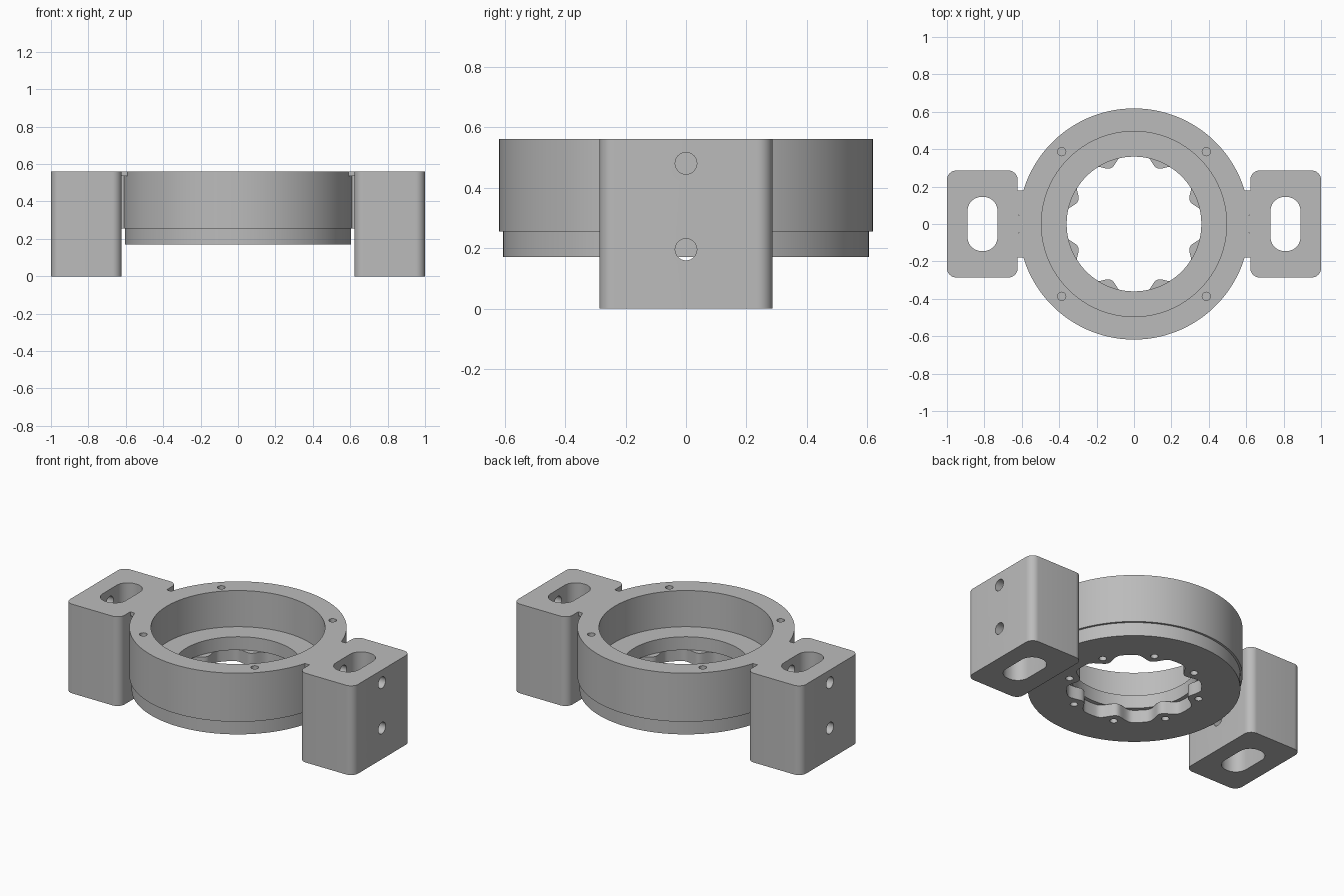
import bpy, bmesh
from math import sin, cos, pi, asin, radians

cube = bpy.data.objects.get("Cube")
if cube:
    bpy.data.objects.remove(cube, do_unlink=True)

metal = bpy.data.materials.new("light grey metal")
metal.use_nodes = True
GREY = (0.5, 0.5, 0.5, 1)
metal.diffuse_color = GREY
metal.node_tree.nodes["Principled BSDF"].inputs["Base Color"].default_value = GREY

TOP, RING_R, BLOCK_IN = 0.56, 0.618, 0.622


def finish(name, bm):
    bmesh.ops.recalc_face_normals(bm, faces=bm.faces)
    mesh = bpy.data.meshes.new(name)
    bm.to_mesh(mesh)
    bm.free()
    ob = bpy.data.objects.new(name, mesh)
    bpy.context.collection.objects.link(ob)
    mesh.materials.append(metal)
    return ob


def prism(name, outline, z0, z1):
    """Extrude a flat outline from z0 up to z1."""
    bm = bmesh.new()
    face = bm.faces.new([bm.verts.new((x, y, z0)) for x, y in outline])
    ext = bmesh.ops.extrude_face_region(bm, geom=[face])
    verts = [v for v in ext["geom"] if isinstance(v, bmesh.types.BMVert)]
    bmesh.ops.translate(bm, verts=verts, vec=(0, 0, z1 - z0))
    return finish(name, bm)


def rounded(cx, hx, hy, r, n=10):
    """Rounded rectangle outline centred on (cx, 0)."""
    pts = []
    for q, (sx, sy) in enumerate([(1, 1), (-1, 1), (-1, -1), (1, -1)]):
        for i in range(n + 1):
            a = (q + i / n) * pi / 2
            pts.append((cx + sx * (hx - r) + r * cos(a), sy * (hy - r) + r * sin(a)))
    return pts


def circle(x, y, r, n=24):
    return [(x + r * cos(2 * pi * i / n), y + r * sin(2 * pi * i / n)) for i in range(n)]


def cut(ob, cutters):
    for c in cutters:
        c.hide_render = True
        mod = ob.modifiers.new("cut", "BOOLEAN")
        mod.operation, mod.solver, mod.object = "DIFFERENCE", "EXACT", c
        activate(ob)
        bpy.ops.object.modifier_apply(modifier=mod.name)
        bpy.data.objects.remove(c, do_unlink=True)


def activate(ob):
    bpy.ops.object.select_all(action="DESELECT")
    ob.select_set(True)
    bpy.context.view_layer.objects.active = ob


def smooth(ob):
    activate(ob)
    bpy.ops.object.shade_smooth_by_angle(angle=radians(30))


# Ring housing: stepped lathe whose lower bore carries eight rounded lugs
def lug_bore(a):
    step = pi / 4
    u = abs((a % step) - step / 2) * 0.385
    return 0.385 - (0.031 * (1 + cos(pi * u / 0.11)) if u < 0.11 else 0)


profile = [(RING_R, TOP), (RING_R, 0.255), (0.605, 0.255), (0.605, 0.17),
           (None, 0.17), (None, 0.25), (0.36, 0.25), (0.36, 0.333),
           (0.495, 0.333), (0.495, TOP)]
SEG = 192
bm = bmesh.new()
loops = []
for i in range(SEG):
    a = 2 * pi * i / SEG
    radii = [(r or lug_bore(a), z) for r, z in profile]
    loops.append([bm.verts.new((r * cos(a), r * sin(a), z)) for r, z in radii])
for i in range(SEG):
    p, q = loops[i], loops[(i + 1) % SEG]
    for j in range(len(profile)):
        k = (j + 1) % len(profile)
        bm.faces.new((p[j], p[k], q[k], q[j]))
ring = finish("ring_housing", bm)

# Blind screw holes: four in the rim, eight under the lugs
holes = []
for i in range(4):
    a = pi / 4 + i * pi / 2
    holes.append(prism("rim_hole", circle(0.547 * cos(a), 0.547 * sin(a), 0.022), 0.41, 0.6))
for i in range(8):
    a = pi / 8 + i * pi / 4
    holes.append(prism("lug_hole", circle(0.385 * cos(a), 0.385 * sin(a), 0.022), 0.1, 0.24))
cut(ring, holes)
smooth(ring)

for side, s in (("left", 1), ("right", -1)):
    # Mounting block with a vertical slot and two cross-drilled holes
    half = (1 - BLOCK_IN) / 2
    block = prism(side + "_mounting_block", rounded(s * (1 - half), half, 0.286, 0.05), 0, TOP)
    cutters = [prism("slot", rounded(s * 0.81, 0.08, 0.145, 0.075), -0.1, 0.7)]
    for z in (0.195, 0.48):
        drill = prism("drill", circle(0, 0, 0.036), -0.3, 0.3)
        drill.rotation_euler = (0, pi / 2, 0)
        drill.location = (s * 0.85, 0, z)
        cutters.append(drill)
    bpy.context.view_layer.update()
    cut(block, cutters)
    smooth(block)

    # Bridge joining block to ring: wide top plate over a narrower web
    for part, hy, z0, z1 in (("bridge", 0.18, 0.535, TOP), ("web", 0.1, 0.255, 0.535)):
        lim = asin(hy / RING_R)
        arc = [lim * (i / 8 - 1) for i in range(17)]
        pts = [(s * RING_R * cos(a), RING_R * sin(a)) for a in arc]
        pts += [(s * BLOCK_IN, hy), (s * BLOCK_IN, -hy)]
        prism(side + "_" + part, pts, z0, z1)
